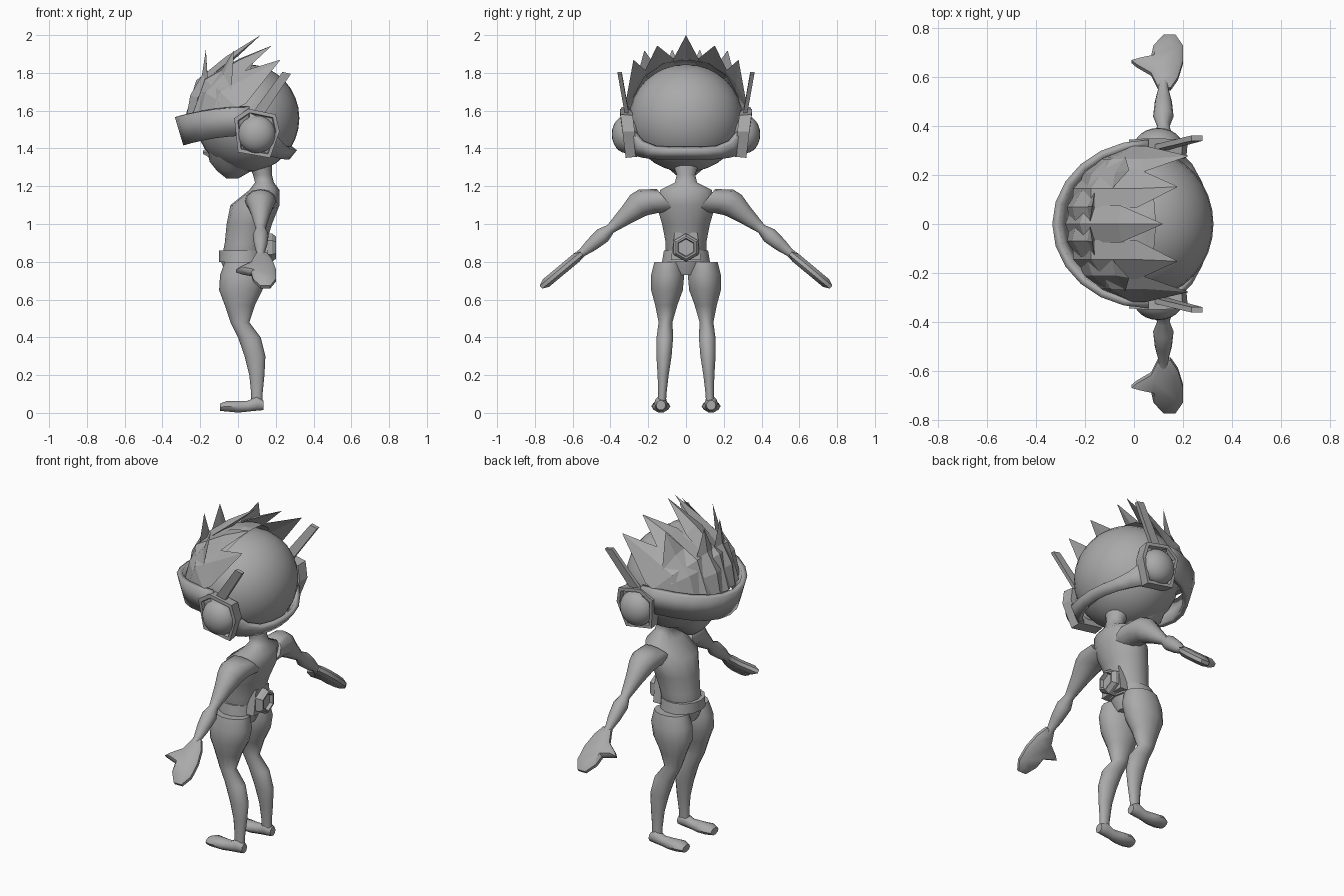
import bpy, bmesh
from math import sin, cos, sqrt, pi, radians
from mathutils import Vector

cube = bpy.data.objects.get("Cube")
if cube:
    bpy.data.objects.remove(cube, do_unlink=True)

GREY = (0.4, 0.4, 0.4, 1)
grey = bpy.data.materials.new("plain_grey")
grey.use_nodes = True
grey.diffuse_color = GREY
grey.node_tree.nodes["Principled BSDF"].inputs["Base Color"].default_value = GREY


def finish(name, bm, smooth=0, mirror=False, thick=0):
    """Turn a bmesh into an object, with optional mirroring and thickness."""
    bmesh.ops.recalc_face_normals(bm, faces=bm.faces)
    mesh = bpy.data.meshes.new(name)
    bm.to_mesh(mesh)
    bm.free()
    mesh.materials.append(grey)
    ob = bpy.data.objects.new(name, mesh)
    bpy.context.collection.objects.link(ob)
    if mirror:
        modifier = ob.modifiers.new("mirror", "MIRROR")
        modifier.use_axis = (False, True, False)
    if thick:
        modifier = ob.modifiers.new("thickness", "SOLIDIFY")
        modifier.thickness = thick
        modifier.offset = 0
    if smooth:
        bpy.ops.object.select_all(action="DESELECT")
        ob.select_set(True)
        bpy.context.view_layer.objects.active = ob
        bpy.ops.object.shade_smooth_by_angle(angle=radians(smooth))


def loft(name, rings, closed=True, **look):
    """Skin a list of point rings; closed rings get end caps."""
    bm = bmesh.new()
    rows = [[bm.verts.new(point) for point in ring] for ring in rings]
    count = len(rows[0])
    for a, b in zip(rows, rows[1:]):
        for i in range(count if closed else count - 1):
            j = (i + 1) % count
            bm.faces.new((a[i], a[j], b[j], b[i]))
    if closed:
        bm.faces.new(rows[0])
        bm.faces.new(rows[-1])
    finish(name, bm, **look)


def ellipse(centre, u, v, sides=14):
    turns = [2 * pi * i / sides for i in range(sides)]
    return [Vector(centre) + Vector(u) * cos(t) + Vector(v) * sin(t) for t in turns]


def upright(name, rows, side=lambda z: 0, **look):
    """Loft level ellipses given as height, x, x radius, y radius."""
    loft(name, [ellipse((x, side(z), z), (rx, 0, 0), (0, ry, 0)) for z, x, rx, ry in rows],
         smooth=60, **look)


def ball(name, centre, radii, segments, cuts=(), **look):
    """Make an ellipsoid, cutting away what lies beyond each plane."""
    bm = bmesh.new()
    bmesh.ops.create_uvsphere(bm, u_segments=segments, v_segments=segments // 2, radius=1)
    bmesh.ops.scale(bm, vec=radii, verts=bm.verts)
    bmesh.ops.translate(bm, vec=centre, verts=bm.verts)
    for point, normal in cuts:
        bmesh.ops.bisect_plane(bm, geom=bm.verts[:] + bm.edges[:] + bm.faces[:],
                               plane_co=point, plane_no=normal, clear_outer=True)
    finish(name, bm, **look)


# Head, face and nose
HEAD = Vector((0.05, 0, 1.56))
ball("head", HEAD, (0.275, 0.3, 0.285), 32, smooth=60)
upright("jaw", [(1.5, 0.02, 0.21, 0.26), (1.41, 0, 0.17, 0.21), (1.33, -0.01, 0.14, 0.14),
                (1.28, -0.02, 0.09, 0.08), (1.24, -0.03, 0.03, 0.03)])
loft("nose", [ellipse((x, 0, 1.38), (0, r, 0), (0, 0, r), 6)
              for x, r in [(-0.14, 0.04), (-0.185, 0.01)]])

# Neck, torso and belt
upright("torso", [(1.34, 0.11, 0.07, 0.08), (1.26, 0.13, 0.05, 0.05), (1.22, 0.14, 0.05, 0.06),
                  (1.18, 0.14, 0.08, 0.14), (1.1, 0.09, 0.13, 0.16), (1, 0.06, 0.12, 0.13),
                  (0.9, 0.04, 0.11, 0.11), (0.8, 0.02, 0.11, 0.11), (0.73, 0.02, 0.08, 0.08)])
upright("belt", [(0.86, 0.02, 0.12, 0.12), (0.8, 0.02, 0.12, 0.13)])

# Hexagonal pack at the back of the belt
loft("belt_plate", [[(x, -w, z) for w, z in [(0.08, 0.81), (-0.08, 0.81), (-0.06, 0.955), (0.06, 0.955)]]
                    for x in (0.1, 0.16)])
loft("belt_hexagon", [ellipse((x, 0, 0.875), (0, 0, r), (0, r, 0), 6)
                      for x, r in [(0.13, 0.075), (0.18, 0.075), (0.2, 0.06), (0.2, 0.05), (0.18, 0.045)]])

# Legs, spreading slightly toward the ground
leg = [(0.8, 0.03, 0.1), (0.73, 0.025, 0.12), (0.65, 0.015, 0.115), (0.57, 0.01, 0.08),
       (0.48, 0.01, 0.05), (0.4, 0.06, 0.06), (0.3, 0.09, 0.055), (0.2, 0.1, 0.04),
       (0.1, 0.1, 0.03), (0.04, 0.1, 0.03)]
upright("leg", [(z, x, r, r * 0.75) for z, x, r in leg],
        side=lambda z: 0.13 - 0.045 * z, mirror=True)

# Feet: raised heel, thin arch and round toe
foot = [(0.135, 0.025, 0.08), (0.1, 0.035, 0.1), (0.05, 0.03, 0.07),
        (0, 0.04, 0.065), (-0.06, 0.05, 0.07), (-0.095, 0.035, 0.06)]
loft("foot", [ellipse((x, 0.133, top / 2), (0, w, 0), (0, 0, top / 2 - abs(x) / 10), 10)
              for x, w, top in foot], smooth=50, mirror=True)

# Arms: rings square to a path that runs level, then slopes down
SLOPE = Vector((0, 0.77, -0.64))
ACROSS = Vector((0, 0.64, 0.77))
arm = [(0.1, 0.085), (0.2, 0.08), (0.25, 0.07), (0.31, 0.05), (0.37, 0.034), (0.4, 0.026),
       (0.44, 0.042), (0.5, 0.035), (0.55, 0.022), (0.58, 0.025)]
loft("arm", [ellipse((0.12, y, min(1.12, 1.31 - 0.84 * y)), (r, 0, 0), ACROSS * r, 12)
             for y, r in arm], smooth=60, mirror=True)

# Mitten hands: a flat outline with a thumb, thinner at both faces
outline = [(0.03, 0), (0.06, 0.2), (0.08, 0.5), (0.08, 0.8), (0.05, 1), (0, 1), (-0.04, 0.8),
           (-0.05, 0.6), (-0.13, 0.52), (-0.11, 0.44), (-0.05, 0.28), (-0.02, 0)]
palm = Vector((0.12, 0.66, 0.755))
loft("hand", [[palm + Vector((x * k, 0, 0)) + SLOPE * 0.28 * (t - 0.5) * k + ACROSS * h
               for x, t in outline]
              for h, k in [(-0.026, 0.75), (-0.01, 1), (0.01, 1), (0.026, 0.75)]],
     smooth=40, mirror=True)

# Visor across the face and band behind the head, each half an arc
arc = [pi / 2 * i / 6 for i in range(7)]
loft("visor", [[(0.06 - 0.38 * cos(t), 0.33 * sin(t), 1.57 + 0.05 * sin(t) ** 2) for t in arc],
               [(0.05 - 0.325 * cos(t), 0.3 * sin(t), 1.42 + 0.05 * sin(t) ** 2) for t in arc]],
     closed=False, mirror=True, thick=0.03, smooth=30)
loft("neck_band", [[(0.06 + 0.24 * cos(t), 0.33 * sin(t), 1.4 + 0.19 * sin(t) ** 5) for t in arc],
                   [(0.05 + 0.21 * cos(t), 0.3 * sin(t), 1.35 + 0.03 * sin(t) ** 5) for t in arc]],
     closed=False, mirror=True, thick=0.03, smooth=30)

# Earpieces: leaning six-sided rims round a dome
rim = [(0.12, 0.01), (0.07, -0.13), (-0.1, -0.1), (-0.12, 0.08), (-0.045, 0.13), (0.1, 0.1)]
loft("ear_rim", [[(0.1 + x * k, y + z * 0.12, 1.48 + z * k) for x, z in rim]
                 for y, k in [(0.27, 0.95), (0.335, 1), (0.335, 0.84), (0.315, 0.8)]], mirror=True)
ball("ear_dome", (0.1, 0.315, 1.475), (0.1, 0.078, 0.1), 24, smooth=60, mirror=True)

# Thin antennae leaning back and outward
loft("antenna", [[(x, y, z), (x + w, y, z - 0.01), (x + w, y + 0.022, z - 0.01), (x, y + 0.022, z)]
                 for x, w, y, z in [(0.07, 0.06, 0.3, 1.58), (0.235, 0.045, 0.34, 1.805)]],
     mirror=True)

# Hair: a front cap under ridged blades swept up and back
ball("hair_cap", HEAD, (0.295, 0.312, 0.315), 16,
     cuts=[((0.03, 0, 1.75), (2, 0, -1)), ((0, 0, 1.54), (0, 0, -1))])


def scalp(y, turn, scale):
    """Point on the scalp at a given side offset and turn up from the brow."""
    k = scale * sqrt(max(0.05, 1 - (y / 0.33) ** 2))
    return Vector((HEAD.x - 0.31 * k * cos(turn), y, HEAD.z + 0.325 * k * sin(turn)))


def blade(y, width, top, tip_x, tip_z):
    rings = [[scalp(y - width, a, 1), scalp(y, a, 1.07), scalp(y + width, a, 1), scalp(y, a, 0.93)]
             for a in (0, radians(top) / 2, radians(top))]
    tip = Vector((tip_x, y * 1.05, tip_z))
    rings.append([tip.lerp(point, 0.02) for point in rings[-1]])
    loft("hair_blade", rings, mirror=y > 0)


blade(0, 0.075, 70, 0.12, 2)
blade(0.145, 0.08, 82, 0.18, 1.945)
blade(0.265, 0.055, 85, 0.225, 1.87)
blade(0.07, 0.065, 42, -0.17, 1.925)
blade(0.21, 0.065, 60, -0.02, 1.92)
